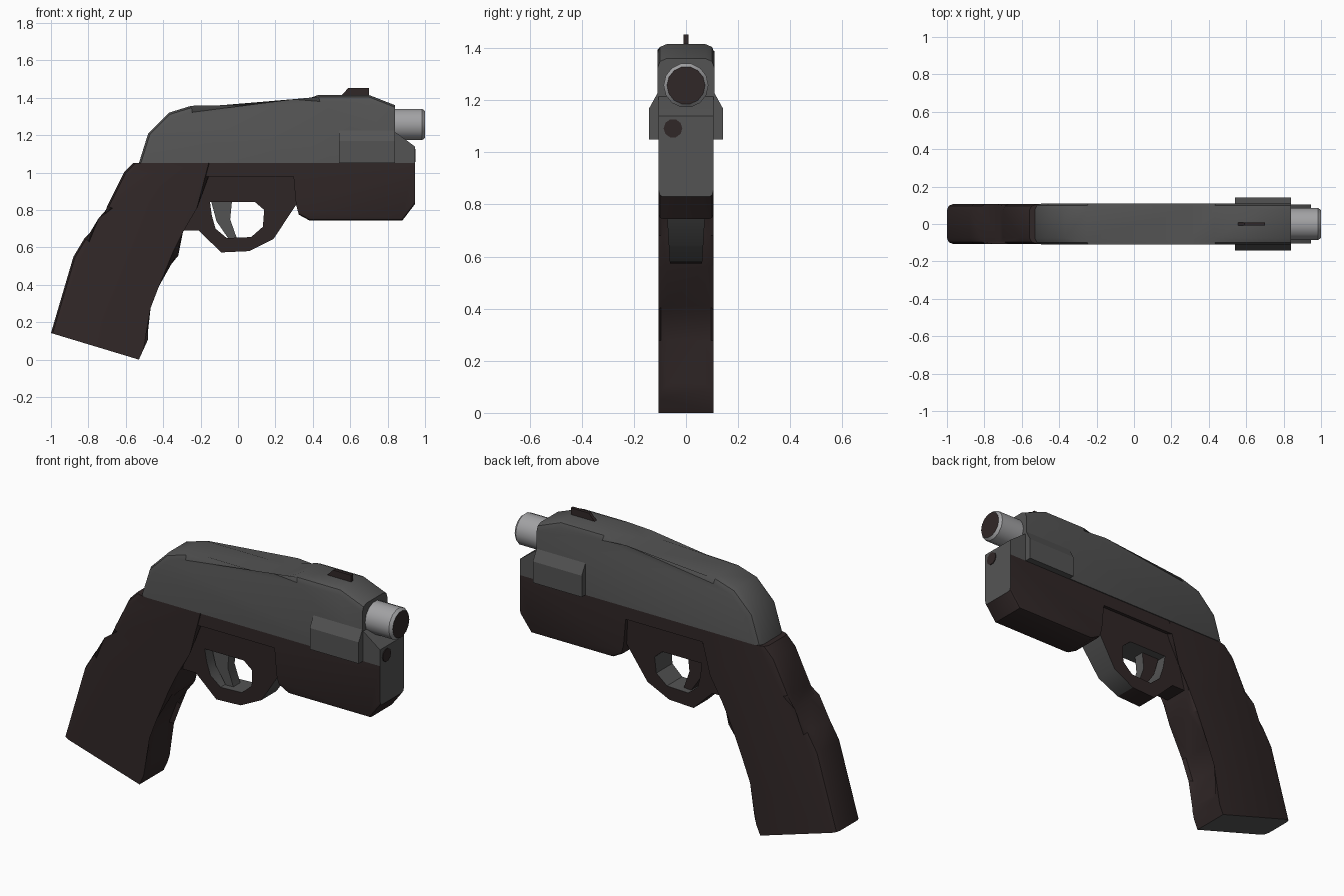
import bpy, bmesh, math
from mathutils import Vector

if "Cube" in bpy.data.objects:
    bpy.data.objects.remove(bpy.data.objects["Cube"])


def material(name, rgb):
    m = bpy.data.materials.new(name)
    m.diffuse_color = (*rgb, 1)
    m.use_nodes = True
    m.node_tree.nodes["Principled BSDF"].inputs["Base Color"].default_value = m.diffuse_color
    return m


BROWN = material("dark brown", (0.030, 0.020, 0.020))
GREY = material("dark grey", (0.088, 0.088, 0.088))
SILVER = material("light grey", (0.36, 0.36, 0.37))


def finish(name, bm, mats, rule=None, angle=35):
    """Turn a bmesh into an object; rule(normal, centre) picks the material."""
    bmesh.ops.recalc_face_normals(bm, faces=bm.faces)
    bm.normal_update()
    for f in bm.faces:
        if rule:
            f.material_index = int(rule(f.normal, f.calc_center_median()))
    me = bpy.data.meshes.new(name)
    bm.to_mesh(me)
    bm.free()
    for m in mats:
        me.materials.append(m)
    ob = bpy.data.objects.new(name, me)
    bpy.context.collection.objects.link(ob)
    bpy.ops.object.select_all(action='DESELECT')
    ob.select_set(True)
    bpy.context.view_layer.objects.active = ob
    bpy.ops.object.shade_smooth_by_angle(angle=math.radians(angle))
    return ob


def prism(name, pts, half, mats, bevel=0, keep=None, rule=None, segments=2):
    """Extrude an x-z profile to y = +-half and round the side rims where keep(edge centre)."""
    bm = bmesh.new()
    a = [bm.verts.new((x, -half, z)) for x, z in pts]
    b = [bm.verts.new((x, half, z)) for x, z in pts]
    bm.faces.new(a)
    bm.faces.new(b[::-1])
    n = len(pts)
    for i in range(n):
        j = (i + 1) % n
        bm.faces.new((a[i], b[i], b[j], a[j]))
    if bevel:
        rims = [e for e in bm.edges if e.verts[0].co.y * e.verts[1].co.y > 0
                and (keep is None or keep((e.verts[0].co + e.verts[1].co) / 2))]
        bmesh.ops.bevel(bm, geom=rims, offset=bevel, segments=segments,
                        profile=0.5, affect='EDGES', clamp_overlap=True)
    return finish(name, bm, mats, rule)


def lathe_x(name, rings, sides, y, z, mats, rule=None):
    """Closed round part along x from (x, radius) rings."""
    bm = bmesh.new()
    loops = []
    for x, r in rings:
        loops.append([bm.verts.new((x, y + r * math.cos(2 * math.pi * i / sides),
                                    z + r * math.sin(2 * math.pi * i / sides)))
                      for i in range(sides)])
    bm.faces.new(loops[0])
    bm.faces.new(loops[-1])
    for p, q in zip(loops, loops[1:]):
        for i in range(sides):
            j = (i + 1) % sides
            bm.faces.new((p[i], p[j], q[j], q[i]))
    return finish(name, bm, mats, rule)


# Upper slide with rounded top rims
prism("slide", [(-0.53, 1.05), (-0.48, 1.21), (-0.37, 1.32), (-0.25, 1.357), (0.30, 1.357),
                (0.43, 1.415), (0.70, 1.415), (0.84, 1.36), (0.84, 1.05)],
      0.11, [GREY], 0.035, lambda c: c.z > 1.08 and c.x < 0.83)

# Lug under the barrel, with a small dark port
prism("front_lug", [(0.83, 1.05), (0.83, 1.22), (0.85, 1.21), (0.945, 1.14), (0.945, 1.05)],
      0.105, [GREY])
lathe_x("front_port", [(0.94, 0.036), (0.949, 0.036)], 10, -0.05, 1.092, [BROWN])

# Barrel with dark muzzle face
lathe_x("barrel", [(0.80, 0.086), (0.985, 0.086), (1.0, 0.073)], 14, 0, 1.257,
        [SILVER, BROWN], lambda n, c: n.x > 0.95)

# Side plates with sloped tops
for s, side in ((-1, "near"), (1, "far")):
    bm = bmesh.new()
    section = [(0.09, 1.05), (0.142, 1.05), (0.142, 1.168), (0.109, 1.228), (0.09, 1.228)]
    base = bm.faces.new([bm.verts.new((0.54, s * y, z)) for y, z in section])
    ext = bmesh.ops.extrude_face_region(bm, geom=[base], use_keep_orig=True)
    bmesh.ops.translate(bm, vec=(0.30, 0, 0),
                        verts=[g for g in ext["geom"] if isinstance(g, bmesh.types.BMVert)])
    finish("side_plate_" + side, bm, [GREY], angle=20)

# Front sight blade
prism("front_sight", [(0.55, 1.41), (0.59, 1.452), (0.70, 1.452), (0.70, 1.41)], 0.009, [BROWN])

# Lower frame, grey on its front face
prism("frame", [(-0.20, 1.05), (-0.20, 0.978), (0.297, 0.978), (0.31, 0.83), (0.325, 0.775),
                (0.38, 0.745), (0.88, 0.745), (0.945, 0.83), (0.945, 1.05)],
      0.105, [BROWN, GREY], 0.015, lambda c: c.z < 0.8 and c.x > 0.3,
      lambda n, c: n.x > 0.9 and c.x > 0.9)

# Grip with rounded rims, grey underside
prism("grip", [(-0.56, 1.05), (-0.61, 1.0), (-0.70, 0.82), (-0.715, 0.74), (-0.82, 0.65),
               (-0.88, 0.55), (-1.0, 0.142), (-0.53, 0.0), (-0.48, 0.11), (-0.50, 0.28),
               (-0.45, 0.41), (-0.32, 0.555), (-0.295, 0.68), (-0.25, 0.82), (-0.12, 1.05)],
      0.106, [BROWN, GREY], 0.032, lambda c: 0.1 < c.z < 1.04,
      lambda n, c: n.z < -0.9 and c.z < 0.12)

# Trigger guard: tapered ring between an outer and an inner outline
outer = [(-0.20, 0.98), (0.297, 0.98), (0.312, 0.83), (0.19, 0.645), (0.06, 0.58),
         (-0.09, 0.573), (-0.21, 0.69), (-0.30, 0.69)]
inner = [(-0.15, 0.843), (0.09, 0.843), (0.14, 0.80), (0.133, 0.71), (0.07, 0.655),
         (-0.06, 0.65), (-0.12, 0.70), (-0.14, 0.77)]
bm = bmesh.new()
loops = []
for s, pts in ((-1, outer), (-1, inner), (1, inner), (1, outer)):
    loops.append([bm.verts.new((x, s * (0.062 + 0.06 * (z - 0.575)), z)) for x, z in pts])
for k in range(4):
    p, q = loops[k], loops[(k + 1) % 4]
    for i in range(8):
        j = (i + 1) % 8
        bm.faces.new((p[i], p[j], q[j], q[i]))
hub = Vector((0, 0, 0.75))
finish("trigger_guard", bm, [BROWN, GREY],
       lambda n, c: abs(n.y) < 0.5 and (n.dot(c - hub) < 0 or n.x > 0.3))

# Trigger, grey on the near side and the front edge
prism("trigger", [(-0.15, 0.87), (-0.03, 0.87), (-0.042, 0.75), (-0.005, 0.645),
                  (-0.05, 0.645), (-0.115, 0.74)],
      0.03, [BROWN, GREY], rule=lambda n, c: n.y < -0.5 or n.x > 0.5)
